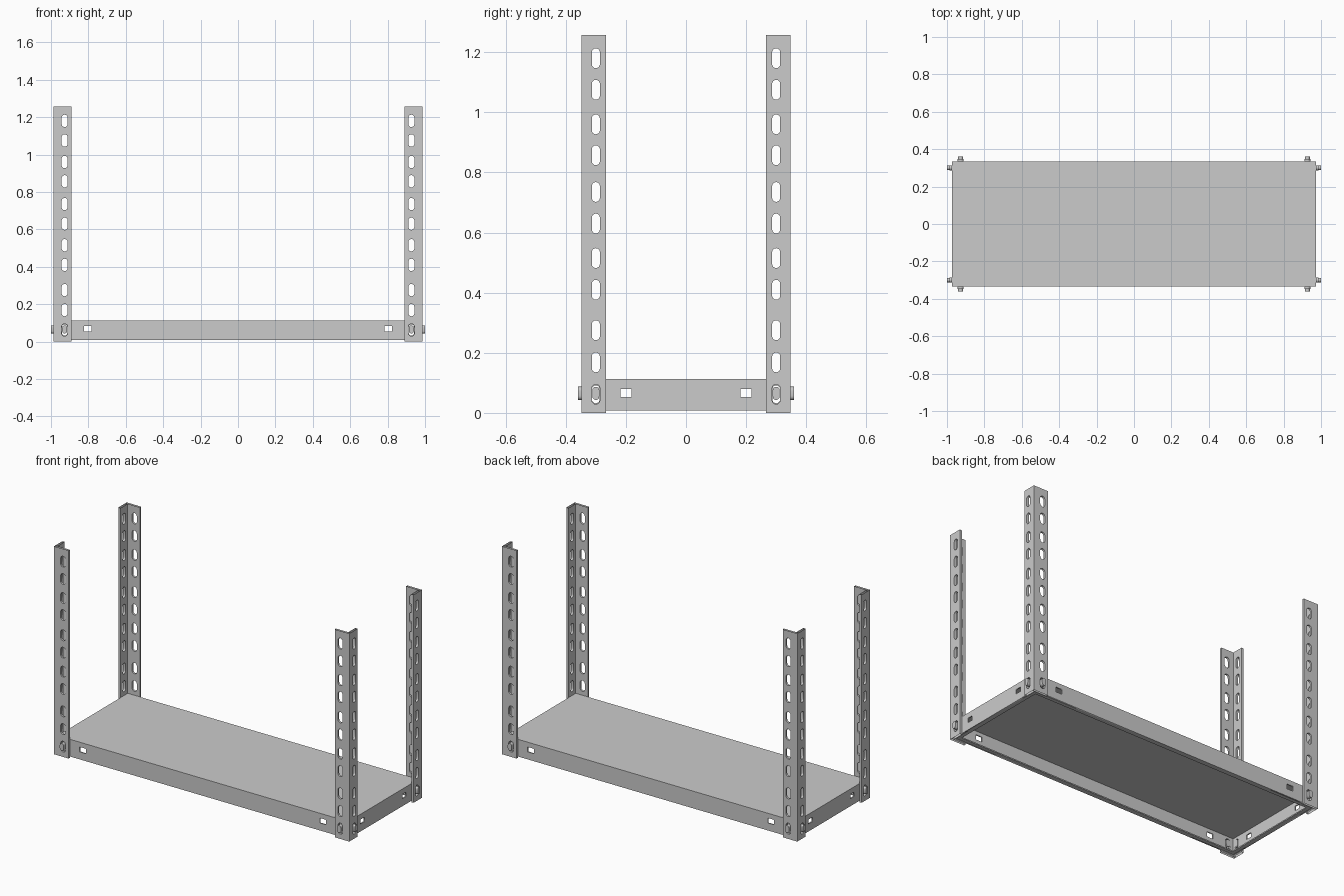
import bpy, bmesh, math
from mathutils import Matrix

if "Cube" in bpy.data.objects:
    bpy.data.objects.remove(bpy.data.objects["Cube"])

HX, HY, H = 0.987, 0.347, 1.257      # outer post corner and post height
SX, SY = 0.972, 0.335                # shelf half size
Z0, Z1, WALL = 0.008, 0.112, 0.007   # shelf bottom, top, sheet thickness
HOLES_Z = [0.062, 0.168, 0.275, 0.41, 0.515, 0.63, 0.735, 0.857, 0.96, 1.075, 1.18]
HX_C, HY_C = 0.927, 0.30             # slot centres on the two post flanges


def rect(u0, u1, v0, v1):
    return [(u0, v0), (u1, v0), (u1, v1), (u0, v1)]


def slot(u, v, w, h, n=8):
    r, d, pts = w / 2, (h - w) / 2, []
    for base, s in ((0, 1), (math.pi, -1)):
        for i in range(n + 1):
            a = base + math.pi * i / n
            pts.append((u + r * math.cos(a), v + s * d + r * math.sin(a)))
    return pts


# Upright sheet with holes; outline in (u, z), thickness from d0 to d1
def sheet(loops, d0, d1, axis):
    cu = bpy.data.curves.new("tmp", 'CURVE')
    cu.dimensions, cu.fill_mode, cu.extrude = '2D', 'BOTH', abs(d1 - d0) / 2
    for pts in loops:
        sp = cu.splines.new('POLY')
        sp.points.add(len(pts) - 1)
        for p, (u, v) in zip(sp.points, pts):
            p.co = (u, v, 0, 1)
        sp.use_cyclic_u = True
    ob = bpy.data.objects.new("tmp", cu)
    bpy.context.collection.objects.link(ob)
    bpy.context.view_layer.update()
    me = bpy.data.meshes.new_from_object(ob.evaluated_get(bpy.context.evaluated_depsgraph_get()))
    bpy.data.objects.remove(ob)
    m = (d0 + d1) / 2
    if axis == 'y':
        M = Matrix(((1, 0, 0, 0), (0, 0, 1, m), (0, 1, 0, 0), (0, 0, 0, 1)))
    else:
        M = Matrix(((0, 0, 1, m), (1, 0, 0, 0), (0, 1, 0, 0), (0, 0, 0, 1)))
    me.transform(M)
    return me


def box(bm, x0, x1, y0, y1, z0, z1):
    M = Matrix.Translation(((x0 + x1) / 2, (y0 + y1) / 2, (z0 + z1) / 2))
    bmesh.ops.create_cube(bm, size=1, matrix=M @ Matrix.Diagonal((x1 - x0, y1 - y0, z1 - z0, 1)))


def clean(bm):
    bmesh.ops.remove_doubles(bm, verts=bm.verts, dist=1e-5)
    bmesh.ops.recalc_face_normals(bm, faces=bm.faces)


def finish(bm, name):
    me = bpy.data.meshes.new(name)
    bm.to_mesh(me)
    bm.free()
    ob = bpy.data.objects.new(name, me)
    bpy.context.collection.objects.link(ob)
    return ob


# Shelf tray: top, four pierced walls and folded lips underneath
bm = bmesh.new()
box(bm, -SX, SX, -SY, SY, Z1 - WALL, Z1)
zt = Z1 - WALL
for s in (-1, 1):
    long_loops = [rect(-SX, SX, Z0, zt)]
    side_loops = [rect(-SY + WALL, SY - WALL, Z0, zt)]
    for k in (-1, 1):
        long_loops += [rect(k * 0.803 - 0.021, k * 0.803 + 0.021, 0.053, 0.083),
                       slot(k * HX_C, 0.062, 0.03, 0.06)]
        side_loops += [rect(k * 0.2 - 0.018, k * 0.2 + 0.018, 0.053, 0.08),
                       slot(k * HY_C, 0.062, 0.026, 0.06)]
    bm.from_mesh(sheet(long_loops, s * (SY - WALL), s * SY, 'y'))
    bm.from_mesh(sheet(side_loops, s * (SX - WALL), s * SX, 'x'))
    a, b = sorted((s * (SY - WALL), s * (SY - 0.03)))
    box(bm, -SX + WALL, SX - WALL, a, b, Z0, Z0 + WALL)
    a, b = sorted((s * (SX - WALL), s * (SX - 0.03)))
    box(bm, a, b, -SY + 0.03, SY - 0.03, Z0, Z0 + WALL)
clean(bm)
finish(bm, "shelf_tray")

for sx, xn in ((-1, "left"), (1, "right")):
    for sy, yn in ((-1, "front"), (1, "back")):
        # Angle post with slotted flanges, open at its ends
        bm = bmesh.new()
        fr = [rect(*sorted((sx * 0.89, sx * HX)), 0, H)]
        fr += [slot(sx * HX_C, z, 0.032, 0.066) for z in HOLES_Z]
        sd = [rect(*sorted((sy * 0.267, sy * SY)), 0, H)]
        sd += [slot(sy * HY_C, z, 0.027, 0.066) for z in HOLES_Z]
        bm.from_mesh(sheet(fr, sy * SY, sy * HY, 'y'))
        bm.from_mesh(sheet(sd, sx * SX, sx * HX, 'x'))
        clean(bm)
        ends = [f for f in bm.faces if abs(f.normal.z) > 0.9
                and (f.calc_center_median().z < 0.001 or f.calc_center_median().z > H - 0.001)]
        bmesh.ops.delete(bm, geom=ends, context='FACES')
        finish(bm, f"{yn}_{xn}_post")

        # Flat-sided bolts through both flanges
        bm = bmesh.new()
        bm.from_mesh(sheet([slot(sx * HX_C, 0.065, 0.026, 0.044)], sy * (SY - 0.01), sy * 0.36, 'y'))
        bm.from_mesh(sheet([slot(sy * HY_C, 0.065, 0.023, 0.044)], sx * (SX - 0.01), sx * 1.0, 'x'))
        clean(bm)
        finish(bm, f"{yn}_{xn}_bolts")
